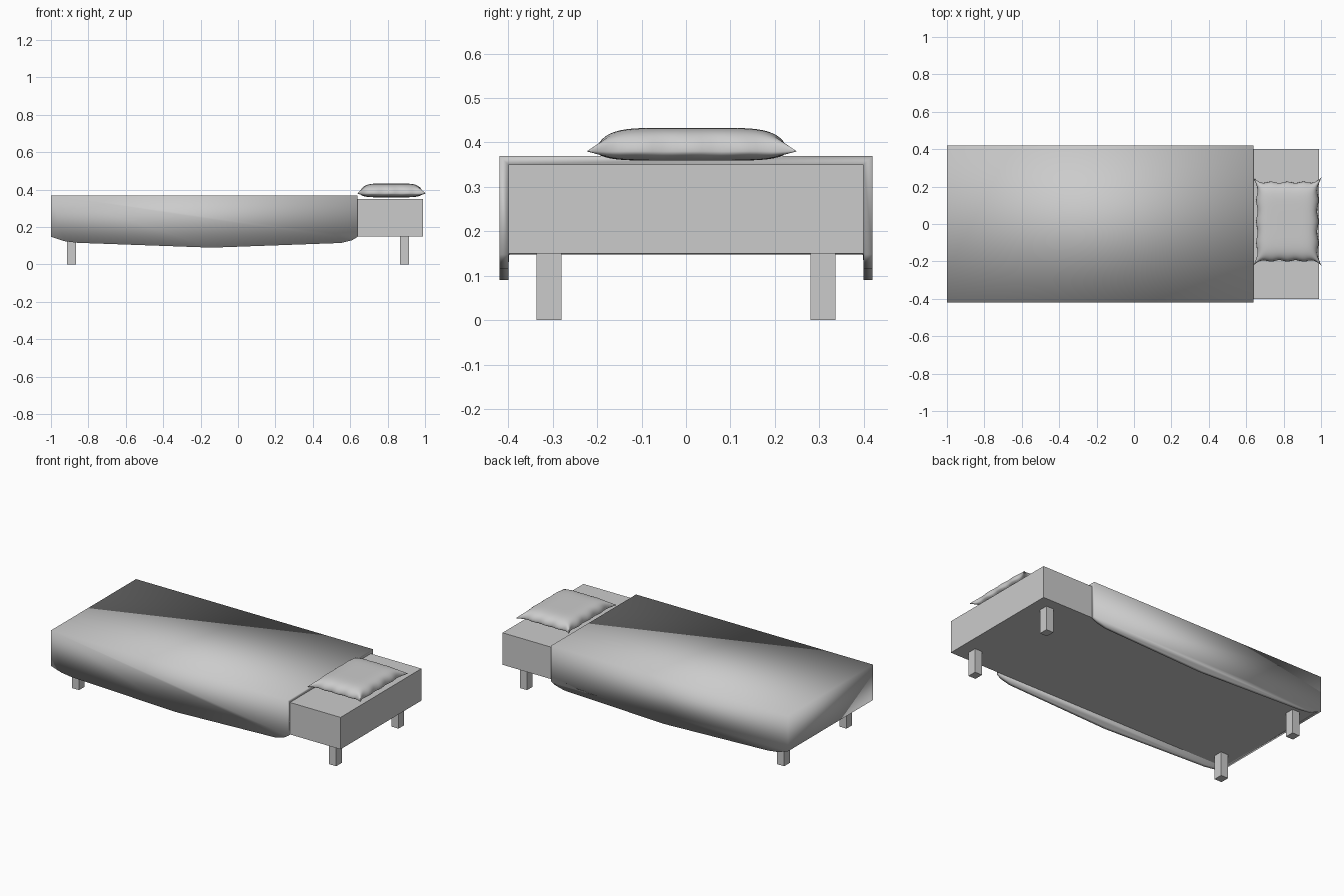
import bpy, bmesh, math
from mathutils import Vector

if "Cube" in bpy.data.objects:
    bpy.data.objects.remove(bpy.data.objects["Cube"])


def finish(name, bm, smooth=False):
    bmesh.ops.recalc_face_normals(bm, faces=bm.faces)
    me = bpy.data.meshes.new(name)
    bm.to_mesh(me)
    bm.free()
    if smooth:
        me.shade_smooth()
    ob = bpy.data.objects.new(name, me)
    bpy.context.collection.objects.link(ob)
    return ob


def box(name, lo, hi):
    bm = bmesh.new()
    bmesh.ops.create_cube(bm, size=1)
    lo, hi = Vector(lo), Vector(hi)
    for v in bm.verts:
        v.co = (lo + hi) / 2 + v.co * (hi - lo)
    return finish(name, bm)


# Mattress block
box("mattress", (-0.985, -0.4, 0.15), (0.99, 0.4, 0.35))

# Four square legs
for xn, x in (("foot", -0.89), ("head", 0.89)):
    for yn, y in (("front", -0.308), ("back", 0.308)):
        box(f"{xn}_{yn}_leg", (x - 0.025, y - 0.028, 0), (x + 0.025, y + 0.028, 0.15))

# Blanket: top, two sagging sides and a foot flap, thickened inwards
hem = [(-1, 0.148), (-0.93, 0.125), (-0.86, 0.116), (-0.14, 0.09), (0.55, 0.115), (0.61, 0.13), (0.64, 0.148)]
bm = bmesh.new()
tops, hems = [], []
for y in (-0.42, 0.42):
    top = [bm.verts.new((x, y, 0.37)) for x in (0.64, -1)]
    low = [bm.verts.new((x, y, z)) for x, z in hem]
    bm.faces.new(top + low)
    tops.append(top)
    hems.append(low)
bm.faces.new([tops[0][0], tops[0][1], tops[1][1], tops[1][0]])
bm.faces.new([tops[0][1], hems[0][0], hems[1][0], tops[1][1]])
bmesh.ops.recalc_face_normals(bm, faces=bm.faces)
top_face = max(bm.faces, key=lambda f: f.calc_center_median().z)
top_face.normal_update()
blanket = finish("blanket", bm, True)
# make sure the open sheet faces outwards
if max(blanket.data.polygons, key=lambda p: p.center.z).normal.z < 0:
    blanket.data.flip_normals()
mod = blanket.modifiers.new("thickness", "SOLIDIFY")
mod.thickness = 0.02
mod.offset = -1
mod.use_even_offset = True

# Pillow: two puffed sheets joined at a seam with pulled-out corners
N = 32
bm = bmesh.new()
for side, height in ((1, 0.053), (-1, 0.021)):
    rows = []
    for i in range(N + 1):
        u = math.sin(math.pi * (i / N - 0.5))
        row = []
        for j in range(N + 1):
            v = math.sin(math.pi * (j / N - 0.5))
            # gathers along the seam
            ru = 0.004 * math.cos(13 * v) * u ** 8
            rv = 0.004 * math.cos(13 * u) * v ** 8
            x = 0.82 + u * (0.163 + ru + 0.017 * abs(v) ** 10)
            y = 0.013 + v * (0.21 + rv + 0.023 * abs(u) ** 10)
            puff = math.sqrt(max(0, (1 - u ** 6) * (1 - v ** 6)))
            row.append(bm.verts.new((x, y, 0.38 + side * height * puff)))
        rows.append(row)
    for i in range(N):
        for j in range(N):
            bm.faces.new((rows[i][j], rows[i + 1][j], rows[i + 1][j + 1], rows[i][j + 1]))
bmesh.ops.remove_doubles(bm, verts=bm.verts, dist=0.0003)
finish("pillow", bm, True)
